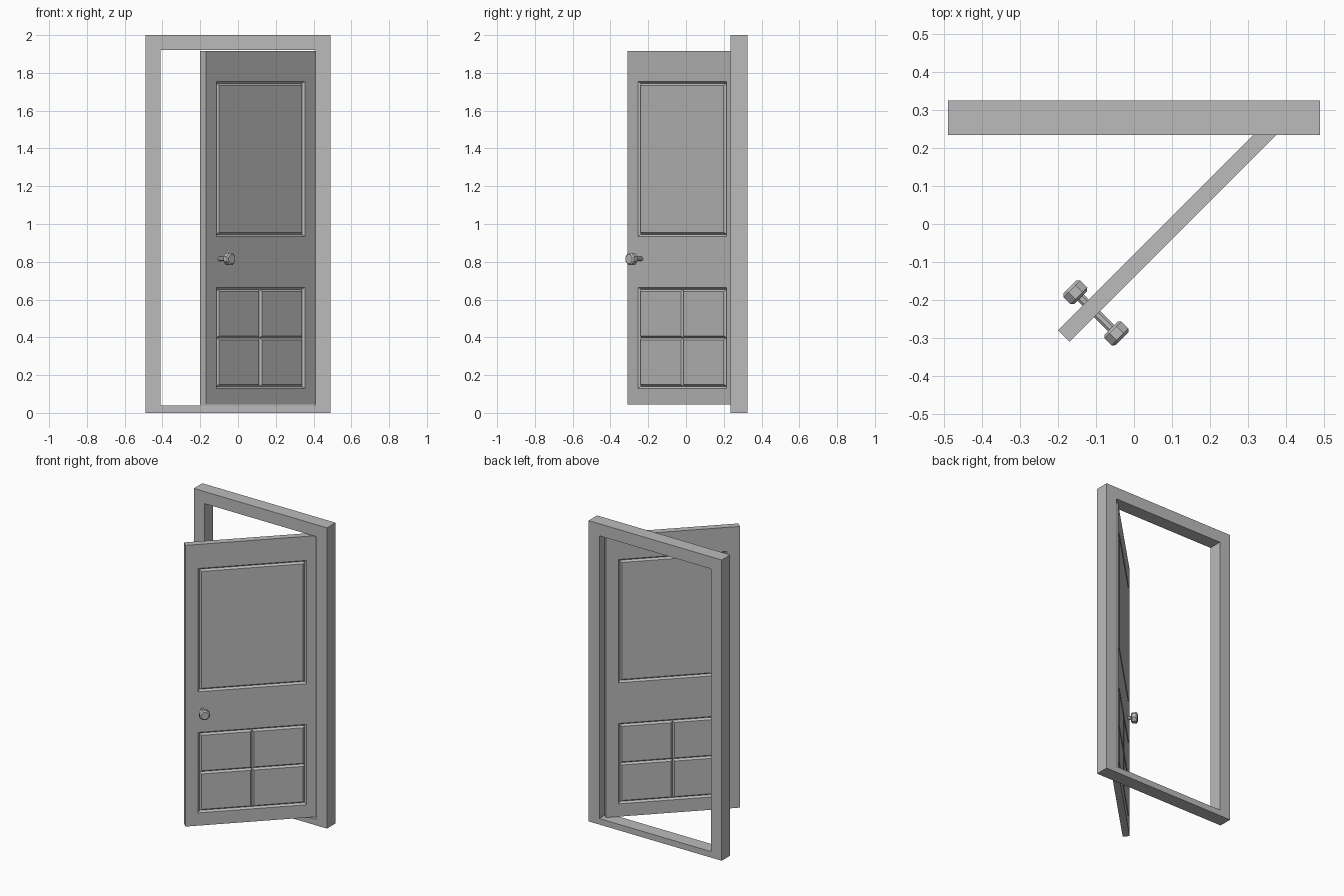
import bpy, bmesh, math
from mathutils import Matrix, Vector

cube = bpy.data.objects.get("Cube")
if cube:
    bpy.data.objects.remove(cube, do_unlink=True)

grey = bpy.data.materials.new("plain_grey")
grey.use_nodes = True
grey.diffuse_color = (0.5, 0.5, 0.5, 1)
grey.node_tree.nodes["Principled BSDF"].inputs["Base Color"].default_value = (0.5, 0.5, 0.5, 1)


def finish(name, bm, matrix=Matrix()):
    """Turn a bmesh into a named grey object."""
    bmesh.ops.recalc_face_normals(bm, faces=bm.faces)
    mesh = bpy.data.meshes.new(name)
    bm.to_mesh(mesh)
    bm.free()
    mesh.materials.append(grey)
    obj = bpy.data.objects.new(name, mesh)
    obj.matrix_world = matrix
    bpy.context.collection.objects.link(obj)
    return obj


# Door frame: a rectangular ring extruded through the wall depth
FRONT, BACK = 0.235, 0.325
bm = bmesh.new()


def rectangle(half, low, high):
    return [bm.verts.new((x, FRONT, z))
            for x, z in ((-half, low), (half, low), (half, high), (-half, high))]


outer, inner = rectangle(0.49, 0, 2), rectangle(0.41, 0.04, 1.92)
ring = [bm.faces.new((outer[i], outer[(i + 1) % 4], inner[(i + 1) % 4], inner[i]))
        for i in range(4)]
moved = bmesh.ops.extrude_face_region(bm, geom=ring, use_keep_orig=True)["geom"]
bmesh.ops.translate(bm, vec=(0, BACK - FRONT, 0),
                    verts=[g for g in moved if isinstance(g, bmesh.types.BMVert)])
finish("door_frame", bm)

# Door space: x runs from free edge to hinge, y from front face to back face
THICK, WIDTH, GROOVE, DEPTH = 0.043, 0.82, 0.015, 0.012
swing = Matrix.Translation((-0.17, -0.31, 0)) @ Matrix.Rotation(math.radians(45), 4, "Z")

# Door leaf: a slab divided into rails, stiles and panels
bm = bmesh.new()
xs = (0, 0.078, 0.742, WIDTH)
zs = (0.045, 0.13, 0.665, 0.935, 1.755, 1.915)
grid = [[bm.verts.new((x, 0, z)) for x in xs] for z in zs]
sheet = [bm.faces.new((grid[j][i], grid[j][i + 1], grid[j + 1][i + 1], grid[j + 1][i]))
         for j in range(len(zs) - 1) for i in range(len(xs) - 1)]
moved = bmesh.ops.extrude_face_region(bm, geom=sheet, use_keep_orig=True)["geom"]
bmesh.ops.translate(bm, vec=(0, THICK, 0),
                    verts=[g for g in moved if isinstance(g, bmesh.types.BMVert)])
bmesh.ops.recalc_face_normals(bm, faces=bm.faces)


def groove(panel, crossed):
    """Sink a panel, optionally quarter it, and raise each field back up."""
    bmesh.ops.inset_individual(bm, faces=[panel], thickness=GROOVE, depth=-DEPTH)
    fields = [panel]
    if crossed:
        centre = panel.calc_center_median()
        for normal in ((1, 0, 0), (0, 0, 1)):
            geom = set(fields)
            for f in fields:
                geom.update(f.verts, f.edges)
            cut = bmesh.ops.bisect_plane(bm, geom=list(geom), plane_co=centre,
                                         plane_no=normal)["geom"]
            fields = [g for g in cut if isinstance(g, bmesh.types.BMFace)]
    bmesh.ops.inset_individual(bm, faces=fields, thickness=GROOVE, depth=DEPTH)


bm.normal_update()
panels = []
for f in bm.faces:
    c = f.calc_center_median()
    if abs(f.normal.y) > 0.9 and xs[1] < c.x < xs[2]:
        if zs[1] < c.z < zs[2]:
            panels.append((f, True))
        elif zs[3] < c.z < zs[4]:
            panels.append((f, False))
for panel, crossed in panels:
    groove(panel, crossed)
finish("door_leaf", bm, swing)


# Knobs and spindle: eight-sided turned profiles along the door's thickness
def turned(name, profile, y):
    bm = bmesh.new()
    rings = []
    for radius, offset in profile:
        rings.append([bm.verts.new((radius * math.cos(a), offset, radius * math.sin(a)))
                      for a in (math.pi * (k + 0.5) / 4 for k in range(8))])
    for a, b in zip(rings, rings[1:]):
        for k in range(8):
            bm.faces.new((a[k], a[(k + 1) % 8], b[(k + 1) % 8], b[k]))
    bm.faces.new(rings[0])
    bm.faces.new(rings[-1])
    finish(name, bm, swing @ Matrix.Translation((0.103, y, 0.815)))


knob = ((0.026, -0.02), (0.034, -0.013), (0.034, 0.013), (0.026, 0.02))
turned("front_knob", knob, -0.072)
turned("back_knob", knob, 0.081)
turned("knob_spindle", ((0.013, -0.07), (0.013, 0.07)), 0.0045)
